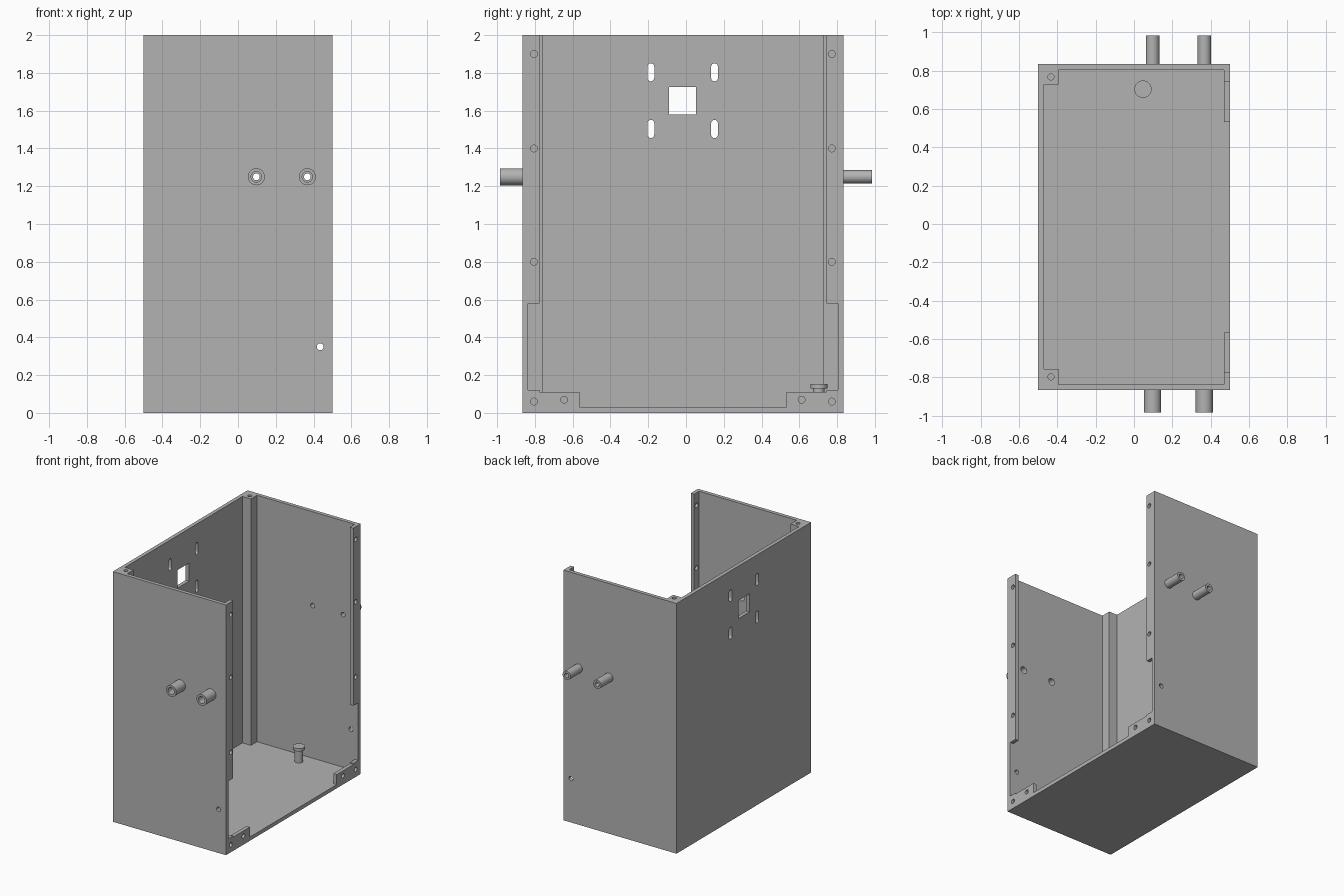
import bpy, bmesh, math
from mathutils import Matrix, Vector

old = bpy.data.objects.get("Cube")
if old:
    bpy.data.objects.remove(old, do_unlink=True)

grey = bpy.data.materials.new("plain grey")
grey.use_nodes = True
COLOUR = (0.45, 0.45, 0.45, 1)
grey.diffuse_color = COLOUR
grey.node_tree.nodes["Principled BSDF"].inputs["Base Color"].default_value = COLOUR

FRONT, BACK, WALL = -0.866, 0.834, 0.03
IN_F, IN_B = FRONT + WALL, BACK - WALL


def finish(name, bm):
    bmesh.ops.recalc_face_normals(bm, faces=bm.faces)
    mesh = bpy.data.meshes.new(name)
    bm.to_mesh(mesh)
    bm.free()
    mesh.materials.append(grey)
    obj = bpy.data.objects.new(name, mesh)
    bpy.context.collection.objects.link(obj)
    return obj


def box(name, x, y, z):
    bm = bmesh.new()
    bmesh.ops.create_cube(bm, size=1)
    for v in bm.verts:
        v.co = [(lo + hi) / 2 + c * (hi - lo) for c, (lo, hi) in zip(v.co, (x, y, z))]
    return finish(name, bm)


def rod(name, centre, axis, radius, length, sides=24):
    bm = bmesh.new()
    turn = Vector((0, 0, 1)).rotation_difference(Vector(axis)).to_matrix().to_4x4()
    bmesh.ops.create_cone(bm, cap_ends=True, segments=sides, radius1=radius,
                          radius2=radius, depth=length,
                          matrix=Matrix.Translation(centre) @ turn)
    return finish(name, bm)


def cut(target, cutter):
    cutter.hide_render = True
    mod = target.modifiers.new("cut", "BOOLEAN")
    mod.operation, mod.solver, mod.object = "DIFFERENCE", "EXACT", cutter
    graph = bpy.context.evaluated_depsgraph_get()
    mesh = bpy.data.meshes.new_from_object(target.evaluated_get(graph))
    target.modifiers.clear()
    target.data = mesh
    bpy.data.objects.remove(cutter, do_unlink=True)


def smooth(obj):
    bpy.ops.object.select_all(action="DESELECT")
    obj.select_set(True)
    bpy.context.view_layer.objects.active = obj
    bpy.ops.object.shade_smooth_by_angle(angle=math.radians(35))


def lathe(name, profile, centre, axis, closed):
    bm = bmesh.new()
    verts = [bm.verts.new((r, 0, h)) for r, h in profile]
    pairs = list(zip(verts, verts[1:])) + ([(verts[-1], verts[0])] if closed else [])
    edges = [bm.edges.new(p) for p in pairs]
    bmesh.ops.spin(bm, geom=verts + edges, cent=(0, 0, 0), axis=(0, 0, 1),
                   angle=math.tau, steps=32)
    bmesh.ops.remove_doubles(bm, verts=bm.verts, dist=0.0001)
    turn = Vector((0, 0, 1)).rotation_difference(Vector(axis)).to_matrix().to_4x4()
    bm.transform(Matrix.Translation(centre) @ turn)
    obj = finish(name, bm)
    smooth(obj)
    return obj


# Housing: a block hollowed out, leaving corner posts, flanges and foot brackets
body = box("housing", (-0.5, 0.5), (FRONT, BACK), (0, 2))
hollows = [
    ((-0.395, 0.47), (IN_F, IN_B), (WALL, 2.1)),
    ((-0.47, 0.3), (-0.757, 0.727), (WALL, 2.1)),
    ((0.4, 0.6), (-0.775, 0.743), (0.11, 2.1)),
    ((0.4, 0.6), (-0.565, 0.533), (WALL, 2.1)),
    ((0.4, 0.6), (IN_F, IN_B), (0.12, 0.58)),
]
for h in hollows:
    cut(body, box("hollow cutter", *h))

# Screw holes in the flanges, foot brackets and post tops
for y in (-0.805, 0.772):
    for z in (0.06, 0.8, 1.4, 1.9):
        cut(body, rod("hole cutter", (0.47, y, z), (1, 0, 0), 0.018, 0.1))
for y in (-0.645, 0.612):
    cut(body, rod("hole cutter", (0.47, y, 0.07), (1, 0, 0), 0.018, 0.1))
for y in (-0.797, 0.767):
    cut(body, rod("hole cutter", (-0.433, y, 2), (0, 0, 1), 0.016, 0.2))

# Square window and four slots in the side wall
cut(body, box("window cutter", (-0.6, -0.45), (-0.09, 0.053), (1.58, 1.725)))
for y in (-0.186, 0.151):
    for z in (1.503, 1.803):
        bm = bmesh.new()
        ring = []
        for i in range(18):
            side = 1 if i < 9 else -1
            a = math.pi * (i if i < 9 else i - 1) / 8
            ring.append(bm.verts.new((-0.6, y + 0.018 * math.cos(a),
                                      z + side * 0.03 + 0.018 * math.sin(a))))
        face = bm.faces.new(ring)
        ext = bmesh.ops.extrude_face_region(bm, geom=[face])["geom"]
        bmesh.ops.translate(bm, vec=(0.18, 0, 0),
                            verts=[g for g in ext if isinstance(g, bmesh.types.BMVert)])
        cut(body, finish("slot cutter", bm))

# Pipe bores and cable hole through the front and back walls
for wall, radius in ((FRONT, 0.028), (BACK, 0.018)):
    for x in (0.097, 0.367):
        cut(body, rod("bore cutter", (x, wall, 1.25), (0, 1, 0), radius, 0.12, 32))
    cut(body, rod("hole cutter", (0.435, wall, 0.35), (0, 1, 0), 0.018, 0.1))
smooth(body)

# Pipe stubs
for side, x in (("left", 0.367), ("right", 0.097)):
    for end, wall, axis, outer, bore, length in (
            ("front", FRONT, (0, -1, 0), 0.045, 0.028, 0.118),
            ("back", BACK, (0, 1, 0), 0.035, 0.018, 0.15)):
        lathe(f"{end}_{side}_pipe",
              [(bore, 0), (outer, 0), (outer, length), (bore, length)],
              (x, wall, 1.25), axis, True)

# Headed stud on the floor
lathe("floor_stud", [(0, 0), (0.031, 0), (0.031, 0.1), (0.045, 0.1),
                     (0.045, 0.122), (0, 0.122)],
      (0.047, 0.703, WALL), (0, 0, 1), False)
